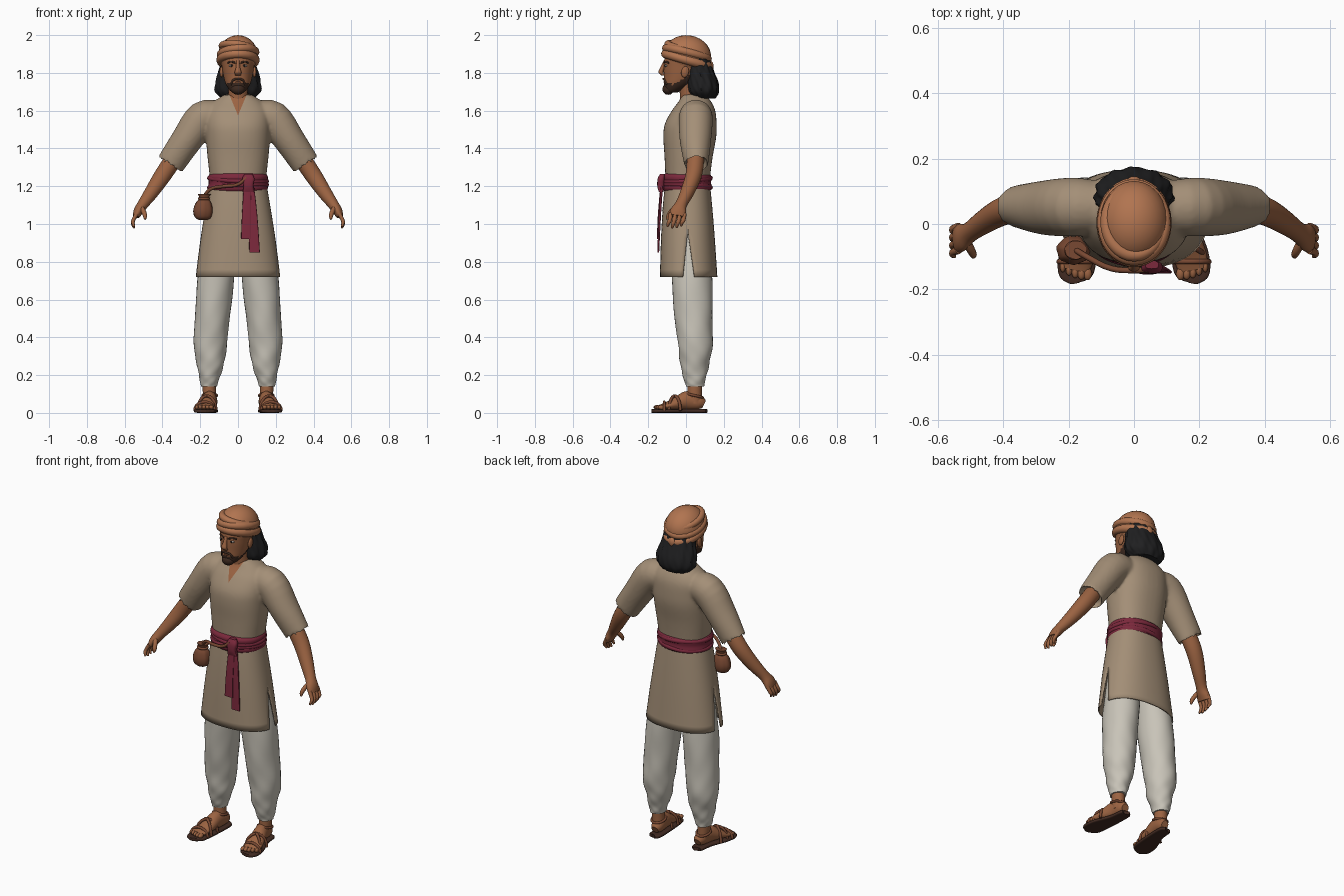
import bpy, bmesh, math
from mathutils import Vector, Matrix

cube = bpy.data.objects.get("Cube")
if cube:
    bpy.data.objects.remove(cube, do_unlink=True)


def material(name, r, g, b):
    m = bpy.data.materials.new(name)
    m.use_nodes = True
    m.diffuse_color = (r, g, b, 1)
    m.node_tree.nodes["Principled BSDF"].inputs["Base Color"].default_value = (r, g, b, 1)
    return m


LINEN = material("tan linen", .37, .275, .185)
COTTON = material("off white cotton", .58, .55, .48)
SKIN = material("skin", .33, .125, .054)
TURBAN = material("turban cloth", .44, .175, .08)
SASH = material("wine red cloth", .2, .022, .045)
HAIR = material("black hair", .014, .014, .015)
BEARD = material("dark brown beard", .045, .022, .014)
LEATHER = material("brown leather", .19, .065, .032)
SOLE = material("dark sole", .055, .024, .016)
EYE = material("eye white", .5, .45, .4)
parts = []


def add(name, bm, mat, mirror=False):
    bmesh.ops.recalc_face_normals(bm, faces=bm.faces)
    me = bpy.data.meshes.new(name)
    bm.to_mesh(me)
    bm.free()
    return register(name, bpy.data.objects.new(name, me), mat, mirror)


def register(name, ob, mat, mirror):
    bpy.context.scene.collection.objects.link(ob)
    ob.data.materials.append(mat)
    if mirror:
        ob.modifiers.new("Mirror", "MIRROR")
    parts.append(ob)
    return ob


def only(*obs):
    bpy.ops.object.select_all(action="DESELECT")
    for ob in obs:
        ob.select_set(True)
    bpy.context.view_layer.objects.active = obs[0]


def spline(pts, steps):
    """Smooth a list of number tuples, passing through each one."""
    out = []
    for i in range(len(pts) - 1):
        a, b, c, d = (pts[max(0, min(len(pts) - 1, i + k))] for k in (-1, 0, 1, 2))
        for s in range(steps):
            t = s / steps
            out.append([q + t / 2 * (r - p + t * (2*p - 5*q + 4*r - w + t * (3*(q - r) + w - p)))
                        for p, q, r, w in zip(a, b, c, d)])
    return out + [list(pts[-1])]


def bend(v, power):
    return math.copysign(abs(v) ** (2 / power), v)


def loft(name, pts, mat, n=24, ref=(0, 1, 0), flat=False, power=2, steps=4,
         ripple=None, mirror=False, hollow=0):
    """Skin elliptical rings (x, y, z, radius a, radius b) along a path."""
    rows = spline(pts, steps)
    bm, rings = bmesh.new(), []
    for i, row in enumerate(rows):
        c = Vector(row[:3])
        t = Vector((0, 0, 1))
        if not flat:
            t = (Vector(rows[min(i + 1, len(rows) - 1)][:3]) - Vector(rows[max(i - 1, 0)][:3])).normalized()
        v = Vector(ref)
        v = (v - t * v.dot(t)).normalized()
        u = v.cross(t)
        ring = []
        for k in range(n):
            a = math.tau * k / n
            f = ripple(a, i / len(rows)) if ripple else 1
            ring.append(bm.verts.new(c + u * bend(math.cos(a), power) * max(row[3], .002) * f
                                     + v * bend(math.sin(a), power) * max(row[4], .002) * f))
        rings.append(ring)
    for p, q in zip(rings, rings[1:]):
        for k in range(n):
            bm.faces.new((p[k], p[(k + 1) % n], q[(k + 1) % n], q[k]))
    bm.faces.new(rings[0])
    end = bm.faces.new(rings[-1])
    bmesh.ops.recalc_face_normals(bm, faces=bm.faces)
    if hollow:
        bmesh.ops.inset_individual(bm, faces=[end], thickness=hollow, depth=-3 * hollow)
    return add(name, bm, mat, mirror)


def blob(name, loc, size, mat, mirror=False, tilt=0):
    bm = bmesh.new()
    bmesh.ops.create_uvsphere(bm, u_segments=24, v_segments=14, radius=1, matrix=Matrix.Translation(loc)
                              @ Matrix.Rotation(tilt, 4, "X") @ Matrix.Diagonal((*size, 1)))
    return add(name, bm, mat, mirror)


def cord(name, pts, r, mat, mirror=False, cyclic=False):
    cu = bpy.data.curves.new(name, "CURVE")
    cu.dimensions, cu.bevel_depth, cu.bevel_resolution = "3D", r, 3
    cu.resolution_u, cu.use_fill_caps = 4, True
    sp = cu.splines.new("BEZIER")
    sp.bezier_points.add(len(pts) - 1)
    for bp, p in zip(sp.bezier_points, pts):
        bp.co = p
        bp.handle_left_type = bp.handle_right_type = "AUTO"
    sp.use_cyclic_u = cyclic
    ob = bpy.data.objects.new(name, cu)
    bpy.context.scene.collection.objects.link(ob)
    only(ob)
    bpy.ops.object.convert(target="MESH")
    ob = bpy.context.view_layer.objects.active
    bpy.context.scene.collection.objects.unlink(ob)
    ob.data.materials.clear()
    return register(name, ob, mat, mirror)


def hoop(name, cx, cy, z, rx, ry, r, mat, tilt=0, roll=0, mirror=False):
    angles = [math.tau * k / 16 for k in range(16)]
    pts = [(cx + rx * math.cos(a), cy + ry * math.sin(a),
            z - tilt * math.sin(a) + roll * math.cos(a)) for a in angles]
    return cord(name, pts, r, mat, mirror, True)


# Tunic top: torso and sleeves fused into one cloth surface
torso = loft("tunic_top", [(0, .008, 1.2, .145, .115), (0, .01, 1.27, .152, .12), (0, .014, 1.36, .162, .128),
             (0, .02, 1.46, .17, .14), (0, .025, 1.53, .172, .137), (0, .04, 1.6, .165, .115),
             (0, .047, 1.65, .125, .085), (0, .04, 1.685, .072, .06)], LINEN, 40, flat=True, power=2.3)
sleeves = [loft("sleeve", [(s * .1, .05, 1.565, .08, .08), (s * .185, .052, 1.56, .092, .09),
           (s * .275, .05, 1.44, .082, .083), (s * .364, .055, 1.308, .075, .062)], LINEN, 32, hollow=.014)
           for s in (1, -1)]
only(torso, *sleeves)
bpy.ops.object.join()
parts = [torso]
remesh = torso.modifiers.new("Fuse", "REMESH")
remesh.mode, remesh.voxel_size = "VOXEL", .008
smooth = torso.modifiers.new("Soften", "SMOOTH")
smooth.iterations = 8
for m in ("Fuse", "Soften"):
    bpy.ops.object.modifier_apply(modifier=m)

# V neckline cut into the cloth
torso.data.materials.clear()
torso.data.materials.append(LINEN)
torso.data.materials.append(SKIN)
bm = bmesh.new()
bm.from_mesh(torso.data)
for s in (1, -1):
    bmesh.ops.bisect_plane(bm, geom=bm.verts[:] + bm.edges[:] + bm.faces[:], dist=1e-5,
                           plane_co=(0, 0, 1.575), plane_no=(s, 0, -.42))
for f in bm.faces:
    c = f.calc_center_median()
    f.material_index = int(c.y < .02 and abs(c.x) < .42 * (c.z - 1.575))
bm.to_mesh(torso.data)
bm.free()

# Tunic skirt: front and back panels parted by side slits
bm = bmesh.new()
rows = spline([(1.23, .008, .148, .117), (1.1, .008, .17, .13), (.93, .01, .197, .142), (.72, .014, .226, .152)], 4)
for side in (-1, 1):
    grid = []
    for z, cy, rx, ry in rows:
        gap = max(0, (.95 - z) / .23) * .16
        angles = [gap + (math.pi - 2 * gap) * k / 24 for k in range(25)]
        grid.append([bm.verts.new((rx * bend(math.cos(a), 2.3), cy + side * ry * bend(max(0, math.sin(a)), 2.3), z))
                     for a in angles])
    for p, q in zip(grid, grid[1:]):
        for k in range(24):
            bm.faces.new((p[k], p[k + 1], q[k + 1], q[k]))
bmesh.ops.remove_doubles(bm, verts=bm.verts, dist=1e-4)
skirt = add("tunic_skirt", bm, LINEN)
skirt.modifiers.new("Thickness", "SOLIDIFY").thickness = .007

# Trousers, gathered at the ankle
loft("trouser_leg", [(.08, .02, 1.05, .075, .09), (.095, .025, .9, .086, .1), (.118, .032, .7, .097, .107),
     (.136, .04, .5, .092, .1), (.147, .05, .35, .087, .09), (.146, .046, .25, .07, .075),
     (.152, .046, .18, .052, .058), (.153, .048, .14, .042, .047)], COTTON, 32, flat=True, mirror=True, steps=6,
     ripple=lambda a, t: 1 + .03 * t * math.sin(3 * a + 30 * t) + .02 * t * math.sin(5 * a - 44 * t))

# Sash with folds, knot and hanging ends
loft("sash", [(0, .006, 1.172, .148, .12), (0, .006, 1.19, .158, .13), (0, .006, 1.22, .155, .127),
     (0, .006, 1.25, .158, .13), (0, .006, 1.268, .146, .116)], SASH, 40, flat=True, power=2.2)
for z, tilt, roll in ((1.2, .006, .008), (1.235, -.008, -.008)):
    hoop("sash_fold", 0, .006, z, .151, .123, .013, SASH, tilt, roll)
loft("sash_knot", [(.055, -.125, 1.265, .02, .012), (.055, -.132, 1.24, .032, .018),
     (.055, -.134, 1.2, .026, .018), (.055, -.132, 1.17, .03, .012)], SASH, flat=True, power=3)
loft("sash_end_short", [(.05, -.13, 1.2, .02, .006), (.045, -.143, 1.05, .024, .006),
     (.043, -.149, .92, .027, .005)], SASH, 16, flat=True, power=4)
loft("sash_end_long", [(.065, -.128, 1.2, .02, .006), (.078, -.138, 1.05, .024, .006),
     (.088, -.147, .85, .028, .005)], SASH, 16, flat=True, power=4)

# Belt pouch
loft("pouch", [(-.185, -.08, 1.02, .018, .015), (-.185, -.08, 1.035, .043, .036), (-.185, -.08, 1.07, .052, .044),
     (-.183, -.08, 1.11, .042, .036), (-.18, -.08, 1.135, .025, .022), (-.178, -.08, 1.158, .034, .028)],
     LEATHER, flat=True, ripple=lambda a, t: 1 + .04 * math.sin(7 * a))
hoop("pouch_tie", -.18, -.08, 1.134, .026, .023, .007, LEATHER)
cord("pouch_strap", [(-.178, -.08, 1.15), (-.145, -.1, 1.185), (-.07, -.136, 1.2), (0, -.142, 1.21),
     (.045, -.14, 1.245)], .009, LEATHER)

# Arms and hands
loft("arm", [(.31, .052, 1.39, .045, .045), (.37, .047, 1.3, .046, .045), (.41, .035, 1.24, .044, .042),
     (.46, .005, 1.165, .037, .036), (.503, -.025, 1.105, .029, .031), (.526, -.04, 1.07, .026, .042),
     (.54, -.046, 1.04, .018, .044)], SKIN, mirror=True)
for i in range(4):
    y, drop = -.08 + .024 * i, .008 * abs(i - 1.3)
    loft("finger", [(.536, y, 1.055, .011, .012), (.554, y - .006, 1.02, .01, .011),
         (.556, y - .013, .995 + drop, .009, .01), (.549, y - .019, .976 + drop, .005, .006)],
         SKIN, 10, mirror=True)
loft("thumb", [(.515, -.05, 1.09, .014, .014), (.5, -.078, 1.066, .013, .013),
     (.492, -.094, 1.042, .011, .011), (.493, -.1, 1.024, .005, .006)], SKIN, 10, mirror=True)

# Feet and sandals
UP = (0, 0, 1)
loft("ankle", [(.153, .048, .22, .036, .038), (.152, .046, .12, .035, .038), (.148, .045, .05, .034, .04)],
     SKIN, flat=True, mirror=True)
loft("foot", [(.142, .095, .045, .022, .022), (.143, .07, .055, .034, .038), (.15, .01, .066, .038, .05),
     (.162, -.05, .05, .045, .034), (.174, -.105, .036, .05, .02), (.181, -.14, .03, .045, .012)],
     SKIN, ref=UP, mirror=True)
for i in range(5):
    blob("toe", (.142 + .019 * i, -.152 + .003 * i * i / 2, .03), (.013 - .001 * i, .02, .012), SKIN, True)
loft("sandal_sole", [(.142, .107, .01, .012, .01), (.142, .095, .01, .034, .01), (.148, .01, .01, .041, .01),
     (.17, -.09, .01, .057, .01), (.179, -.15, .01, .054, .01), (.179, -.174, .01, .032, .01),
     (.178, -.182, .01, .01, .009)], SOLE, ref=UP, power=4, mirror=True)
for name, y, skew, x, half, height in (("toe_strap", -.115, 0, .176, .054, .046), ("cross_strap", -.06, .03, .165, .049, .078),
                                       ("cross_strap", -.06, -.03, .165, .049, .078)):
    angles = [math.pi * k / 8 for k in range(9)]
    cord(name, [(x + half * math.cos(a), y + skew * math.cos(a), .012 + height * math.sin(a)) for a in angles],
         .008, LEATHER, True)
hoop("ankle_strap", .15, .045, .092, .037, .043, .007, LEATHER, .01, mirror=True)

# Head with beard painted along the jaw
loft("neck", [(0, .025, 1.62, .06, .055), (0, .02, 1.68, .052, .052), (0, .015, 1.76, .052, .055)], SKIN, flat=True)
head = loft("head", [(0, -.075, 1.695, .025, .025), (0, -.067, 1.708, .044, .047), (0, -.042, 1.74, .064, .075),
            (0, -.021, 1.78, .076, .096), (0, -.01, 1.83, .084, .108), (0, -.002, 1.88, .088, .11),
            (0, .005, 1.93, .07, .09)], SKIN, 40, flat=True, steps=6)
head.data.materials.append(BEARD)
for p in head.data.polygons:
    y, z = p.center.y, p.center.z
    p.material_index = int(z < (1.745 if y < -.08 else 1.73 + .6 * (y + .08)))
blob("goatee", (0, -.094, 1.714), (.037, .031, .03), BEARD)
blob("lips", (0, -.113, 1.752), (.018, .007, .005), LEATHER)
cord("moustache", [(-.038, -.1, 1.738), (-.025, -.113, 1.762), (0, -.119, 1.768), (.025, -.113, 1.762),
     (.038, -.1, 1.738)], .006, BEARD)
loft("nose", [(0, -.11, 1.865, .009, .008), (0, -.124, 1.83, .011, .012), (0, -.133, 1.803, .018, .013),
     (0, -.118, 1.785, .014, .01)], SKIN, 16, flat=True)
blob("eye", (.034, -.105, 1.838), (.015, .007, .006), EYE, True)
blob("iris", (.033, -.11, 1.838), (.006, .004, .006), HAIR, True)
cord("eyebrow", [(.013, -.115, 1.853), (.035, -.107, 1.859), (.056, -.09, 1.853)], .005, BEARD, True)
blob("ear", (.087, -.005, 1.805), (.01, .02, .03), SKIN, True, -.2)

# Shoulder length hair
loft("hair", [(0, .062, 1.88, .085, .062), (0, .07, 1.82, .1, .073), (0, .085, 1.75, .118, .084),
     (0, .09, 1.7, .118, .082), (0, .095, 1.665, .085, .06)], HAIR, 64, flat=True, steps=6,
     ripple=lambda a, t: 1 + .03 * math.sin(11 * a + 5 * t) + .02 * math.sin(17 * a - 14 * t))

# Turban: tilted cap with wound bands and a knot behind
blob("turban_cap", (0, .008, 1.895), (.105, .125, .104), TURBAN, tilt=-.15)
for z, rx, ry, r, tilt, roll in ((1.868, .091, .113, .024, .033, 0), (1.903, .091, .11, .022, .028, .008),
                                 (1.93, .083, .1, .02, .022, -.012)):
    hoop("turban_band", 0, .005, z, rx, ry, r, TURBAN, tilt, roll)
blob("turban_knot", (0, .13, 1.835), (.022, .016, .028), TURBAN)

only(*parts)
bpy.ops.object.shade_smooth_by_angle(angle=math.radians(50))
